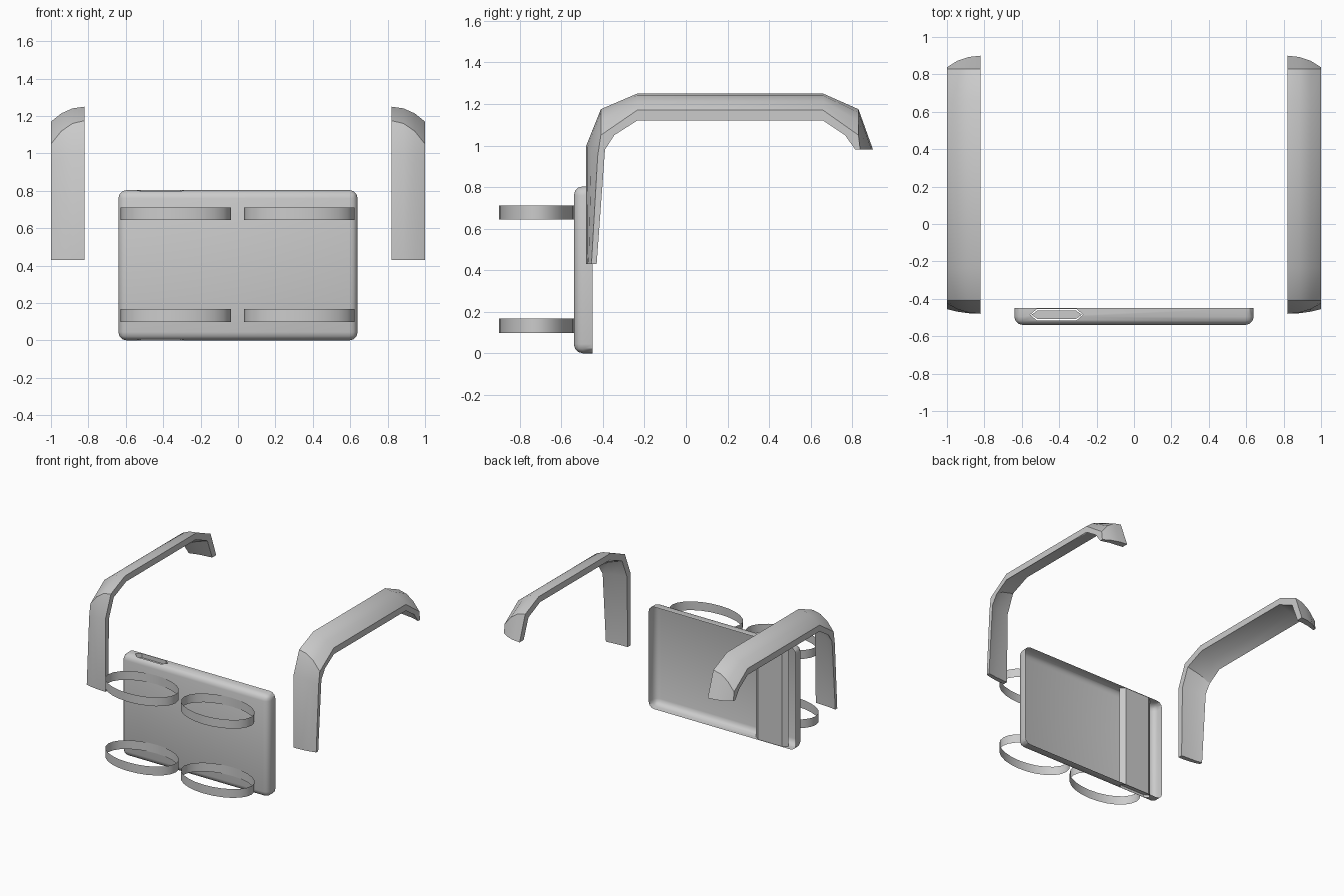
import bpy, bmesh, math

if "Cube" in bpy.data.objects:
    bpy.data.objects.remove(bpy.data.objects["Cube"])


def finish(bm, name, angle=30):
    bmesh.ops.recalc_face_normals(bm, faces=bm.faces[:])
    me = bpy.data.meshes.new(name)
    bm.to_mesh(me)
    bm.free()
    ob = bpy.data.objects.new(name, me)
    bpy.context.collection.objects.link(ob)
    smooth(ob, angle)
    return ob


def smooth(ob, angle=30):
    bpy.ops.object.select_all(action='DESELECT')
    ob.select_set(True)
    bpy.context.view_layer.objects.active = ob
    bpy.ops.object.shade_smooth_by_angle(angle=math.radians(angle))


def hex_prism(name, inset, z0, z1):
    # flattened hexagon section, extruded upward
    i = inset
    pts = [(-.555 + i, -.485), (-.52 + i * .6, -.515 + i), (-.307 - i * .6, -.515 + i),
           (-.272 - i, -.485), (-.307 - i * .6, -.455 - i), (-.52 + i * .6, -.455 - i)]
    bm = bmesh.new()
    rings = [[bm.verts.new((x, y, z)) for x, y in pts] for z in (z0, z1)]
    bm.faces.new(rings[0])
    bm.faces.new(rings[1])
    for k in range(6):
        n = (k + 1) % 6
        bm.faces.new((rings[0][k], rings[0][n], rings[1][n], rings[1][k]))
    return finish(bm, name)


# Chest plate: rounded box with a hexagonal channel, open at the back
bm = bmesh.new()
bmesh.ops.create_cube(bm, size=1)
for v in bm.verts:
    v.co = (v.co.x * 1.28, -.495 + v.co.y * .09, .402 + v.co.z * .804)
edges = [e for e in bm.edges if not all(v.co.y > -.46 for v in e.verts)]
bmesh.ops.bevel(bm, geom=edges, offset=.045, segments=3, profile=.5, affect='EDGES')
plate = finish(bm, "chest_plate")
cutter = hex_prism("channel_cutter", 0, -.2, 1.0)
cutter.hide_render = True
mod = plate.modifiers.new("channel", 'BOOLEAN')
mod.object = cutter
mod.operation = 'DIFFERENCE'
mod.solver = 'EXACT'
bpy.context.view_layer.objects.active = plate
bpy.ops.object.modifier_apply(modifier=mod.name)
bpy.data.objects.remove(cutter)
bm = bmesh.new()
bm.from_mesh(plate.data)
back = [f for f in bm.faces if all(v.co.y > -.4505 for v in f.verts)]
bmesh.ops.delete(bm, geom=back, context='FACES')
bm.to_mesh(plate.data)
bm.free()
smooth(plate)

# Rod inside the channel
hex_prism("channel_rod", .007, .02, .775)

# Four thin oval loops on the front
SEG = 24
for side, cx in (("left", -.332), ("right", .328)):
    for level, z0, z1 in (("upper", .643, .712), ("lower", .098, .167)):
        bm = bmesh.new()
        rings = []
        for z in (z0, z1):
            rings.append([bm.verts.new((cx + .295 * math.cos(2 * math.pi * k / SEG),
                                        -.72 + .18 * math.sin(2 * math.pi * k / SEG), z))
                          for k in range(SEG)])
        for k in range(SEG):
            n = (k + 1) % SEG
            bm.faces.new((rings[0][k], rings[0][n], rings[1][n], rings[1][k]))
        finish(bm, f"{side}_{level}_loop")

# Shoulder guards: side profiles (y, z) lofted across the width
top_in = [(-.48, .43), (-.48, 1.0), (-.41, 1.175), (-.235, 1.25),
          (.66, 1.25), (.83, 1.175), (.9, .98)]
top_out = [(-.455, .43), (-.425, .95), (-.41, 1.05), (-.235, 1.17),
           (.66, 1.17), (.83, 1.05), (.838, .98)]
low_out = [(-.43, .43), (-.39, .98), (-.345, 1.05), (-.235, 1.12),
           (.66, 1.12), (.765, 1.05), (.815, .98)]
low_in = [(-.445, .43), (-.435, .99), (-.375, 1.135), (-.22, 1.2),
          (.645, 1.2), (.79, 1.135), (.85, .98)]


def mix(a, b, t):
    return [(p[0] + (q[0] - p[0]) * t, p[1] + (q[1] - p[1]) * t) for p, q in zip(a, b)]


loft = [(.82, top_in), (.885, mix(top_in, top_out, .12)), (.945, mix(top_in, top_out, .45)),
        (1.0, top_out), (1.0, low_out), (.93, mix(low_in, low_out, .4)), (.82, low_in)]
for side, s in (("left", -1), ("right", 1)):
    bm = bmesh.new()
    rows = [[bm.verts.new((s * x, y, z)) for y, z in prof] for x, prof in loft]
    n = len(rows)
    for i in range(n):
        a, b = rows[i], rows[(i + 1) % n]
        for k in range(len(a) - 1):
            bm.faces.new((a[k], a[k + 1], b[k + 1], b[k]))
    for k in (0, -1):
        bm.faces.new([r[k] for r in rows])
    finish(bm, f"{side}_shoulder_guard", 28)
